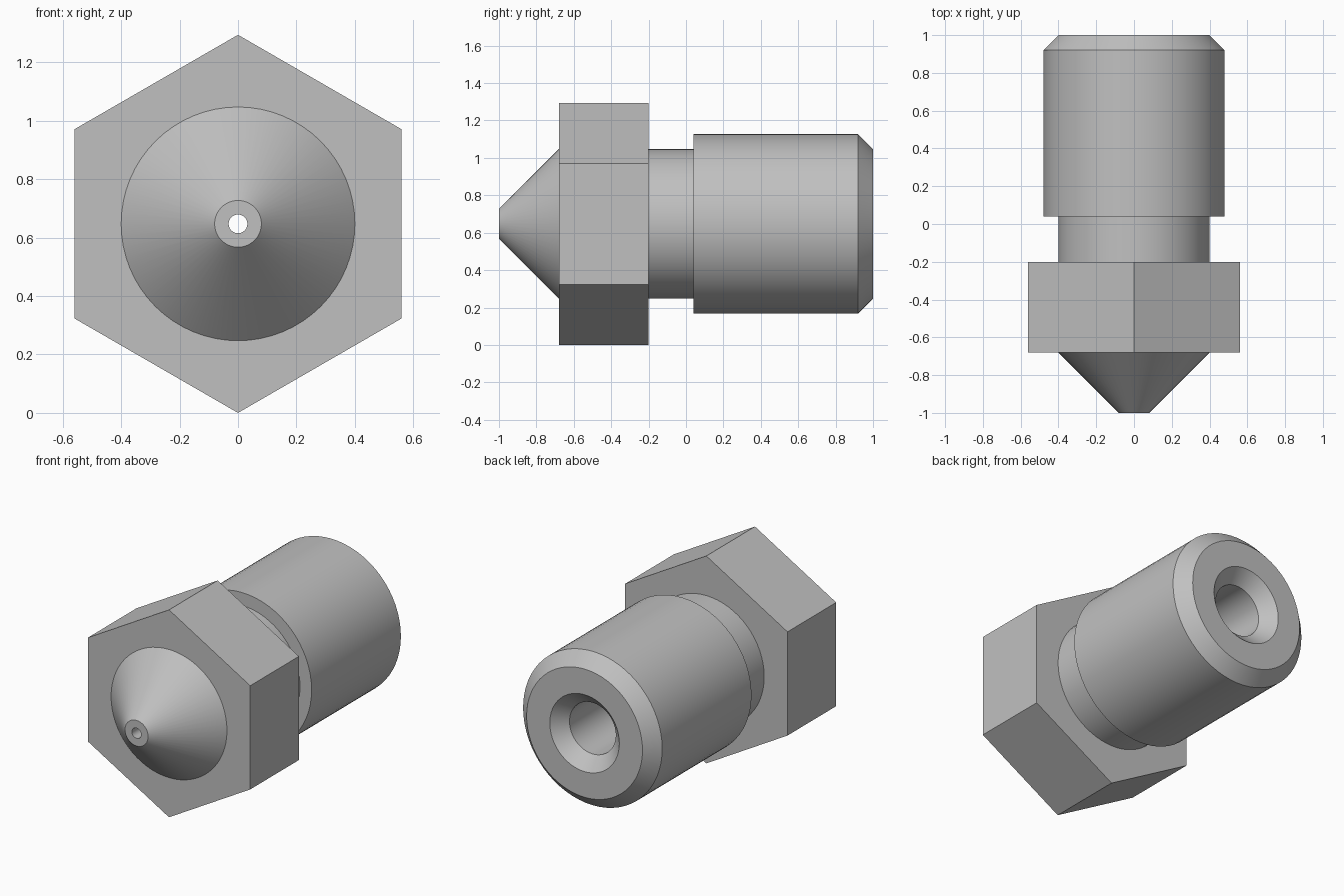
import bpy
import bmesh
import math
from mathutils import Matrix, Vector

cube = bpy.data.objects.get("Cube")
if cube:
    bpy.data.objects.remove(cube, do_unlink=True)

AXIS_Z = 0.647   # height of the turning axis
HEX_R = 0.647    # corner radius of the hexagon

metal = bpy.data.materials.new("grey metal")
metal.use_nodes = True
grey = (0.53, 0.53, 0.53, 1)
metal.diffuse_color = grey
metal.node_tree.nodes["Principled BSDF"].inputs["Base Color"].default_value = grey


def lathe(name, profile, sides):
    """Turn a closed (y, radius) profile around the y axis."""
    bm = bmesh.new()
    rings = []
    for i in range(sides):
        turn = Matrix.Rotation(math.tau * i / sides, 3, "Y")
        rings.append([bm.verts.new(turn @ Vector((0, y, r))) for y, r in profile])
    for i in range(sides):
        a, b = rings[i], rings[(i + 1) % sides]
        for j in range(len(profile)):
            k = (j + 1) % len(profile)
            bm.faces.new((a[j], a[k], b[k], b[j]))
    bmesh.ops.recalc_face_normals(bm, faces=bm.faces)
    mesh = bpy.data.meshes.new(name)
    bm.to_mesh(mesh)
    bm.free()
    mesh.materials.append(metal)
    obj = bpy.data.objects.new(name, mesh)
    obj.location.z = AXIS_Z
    bpy.context.collection.objects.link(obj)
    bpy.ops.object.select_all(action="DESELECT")
    obj.select_set(True)
    bpy.context.view_layer.objects.active = obj
    bpy.ops.object.shade_smooth_by_angle(angle=math.radians(25))
    return obj


# Turned body: conical tip, neck, chamfered barrel, then the bore back to the tip
outside = [(-1, 0.08), (-0.68, 0.4), (0.04, 0.4), (0.04, 0.48), (0.92, 0.48), (1, 0.4)]
bore = [(1, 0.24), (0.92, 0.16), (-0.76, 0.16), (-0.89, 0.032), (-1, 0.032)]
lathe("nozzle_body", outside + bore, 64)

# Hexagonal wrench collar, its inner edge sunk into the body
lathe("hex_collar", [(-0.68, 0.3), (-0.68, HEX_R), (-0.2, HEX_R), (-0.2, 0.3)], 6)
